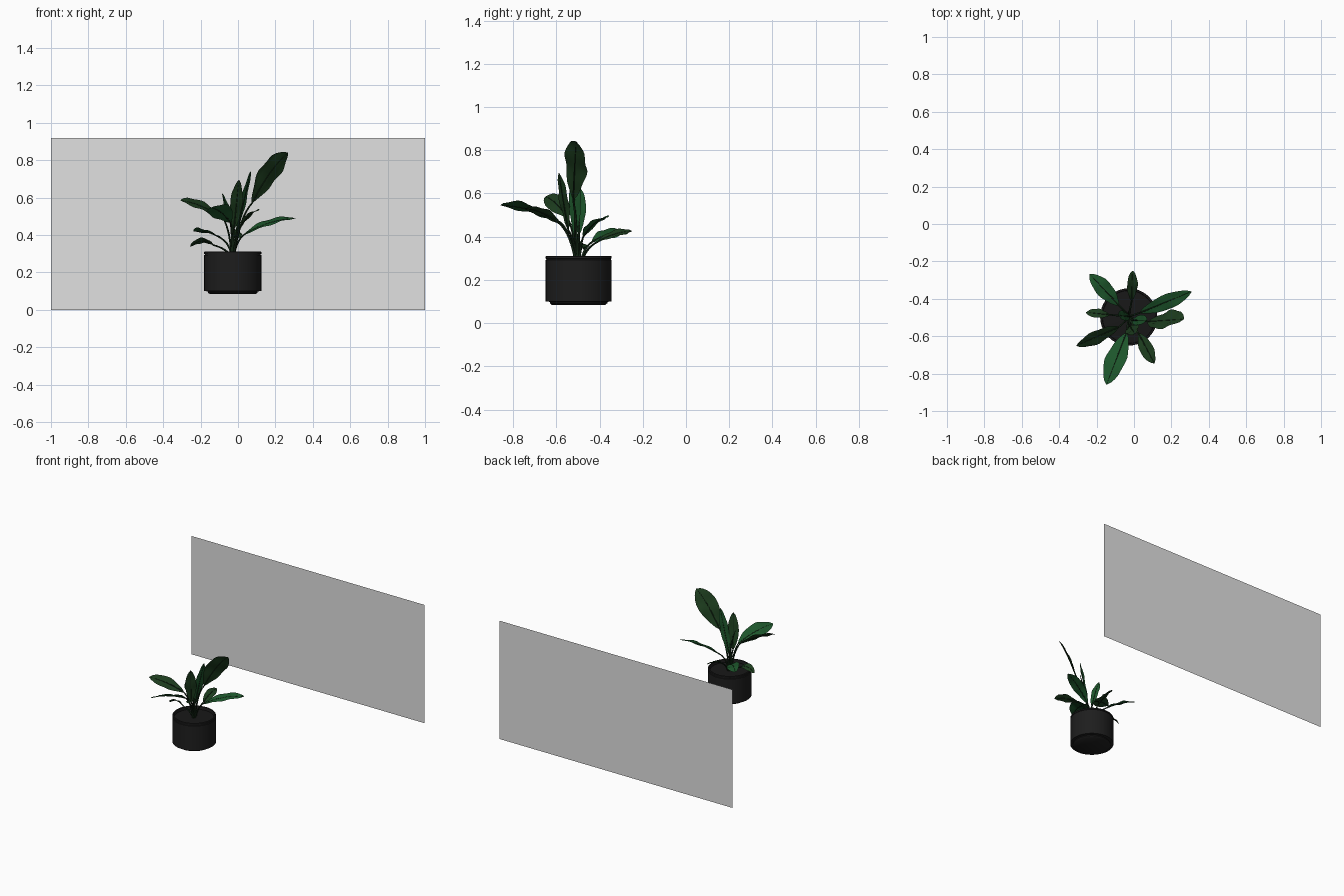
import bpy, bmesh, math
from mathutils import Vector

if "Cube" in bpy.data.objects:
    bpy.data.objects.remove(bpy.data.objects["Cube"])


def material(name, rgb):
    m = bpy.data.materials.new(name)
    m.diffuse_color = (*rgb, 1)
    m.use_nodes = True
    m.node_tree.nodes["Principled BSDF"].inputs["Base Color"].default_value = m.diffuse_color
    return m


GREY = material("panel grey", (0.75, 0.75, 0.75))
BLACK = material("pot black", (0.0125, 0.0125, 0.0125))
SOIL = material("soil", (0.009, 0.009, 0.009))
LIGHT = material("leaf green", (0.012, 0.092, 0.024))
DARK = material("dark leaf green", (0.012, 0.046, 0.013))
STEM = material("stem green", (0.007, 0.022, 0.008))

CX, CY = -0.028, -0.497


def finish(name, bm, mat, angle=40):
    me = bpy.data.meshes.new(name)
    bm.to_mesh(me)
    bm.free()
    me.materials.append(mat)
    ob = bpy.data.objects.new(name, me)
    bpy.context.collection.objects.link(ob)
    bpy.ops.object.select_all(action='DESELECT')
    ob.select_set(True)
    bpy.context.view_layer.objects.active = ob
    bpy.ops.object.shade_smooth_by_angle(angle=math.radians(angle))
    return ob


def lathe(name, profile, mat, n=40):
    bm = bmesh.new()
    vs = [bm.verts.new((CX + r, CY, z)) for r, z in profile]
    es = [bm.edges.new(p) for p in zip(vs, vs[1:])]
    bmesh.ops.spin(bm, geom=vs + es, cent=(CX, CY, 0), axis=(0, 0, 1),
                   angle=math.tau, steps=n, use_duplicate=False)
    bmesh.ops.remove_doubles(bm, verts=bm.verts, dist=1e-4)
    bmesh.ops.recalc_face_normals(bm, faces=bm.faces)
    return finish(name, bm, mat)


def bezier(a, c, b, t):
    return a * (1 - t) ** 2 + c * 2 * t * (1 - t) + b * t * t


def tube(name, pts, r0, r1, mat, n=6):
    bm = bmesh.new()
    rings = []
    for i, p in enumerate(pts):
        d = (pts[min(i + 1, len(pts) - 1)] - pts[max(i - 1, 0)]).normalized()
        u = d.orthogonal().normalized() if not rings else (u - d * u.dot(d)).normalized()
        v = d.cross(u)
        r = r0 + (r1 - r0) * i / (len(pts) - 1)
        rings.append([bm.verts.new(p + (u * math.cos(k * math.tau / n)
                                        + v * math.sin(k * math.tau / n)) * r) for k in range(n)])
    for a, b in zip(rings, rings[1:]):
        for k in range(n):
            bm.faces.new((a[k], a[(k + 1) % n], b[(k + 1) % n], b[k]))
    bm.faces.new(rings[0][::-1])
    bm.faces.new(rings[-1])
    return finish(name, bm, mat, 60)


def leaf(label, base, tip, width, lift, roll, mat, phase):
    base, tip = Vector(base), Vector(tip)
    ctrl = (base + tip) / 2 + Vector((0, 0, 2 * lift))
    n, across = 16, (-1, -0.55, 0, 0.55, 1)
    h = Vector((tip.x - base.x, tip.y - base.y, 0)).normalized()
    s0 = Vector((0, 0, 1)).cross(h)
    spine = [bezier(base, ctrl, tip, i / n) for i in range(n + 1)]
    r = math.radians(roll)
    # blade with a shallow fold and wavy rim
    bm = bmesh.new()
    rows = []
    for i, p in enumerate(spine):
        t = i / n
        d = (spine[min(i + 1, n)] - spine[max(i - 1, 0)]).normalized()
        n0 = d.cross(s0).normalized()
        s = s0 * math.cos(r) + n0 * math.sin(r)
        nn = n0 * math.cos(r) - s0 * math.sin(r)
        w = width / 2 * max(math.sin(math.pi * t ** 1.1), 0.0) ** 0.7 + 0.002
        rows.append([bm.verts.new(
            p + s * (w * k) + nn * (w * (0.45 * abs(k) - 0.35 * k * k
                                         + 0.10 * k * math.sin(t * 15 + phase + k)))) for k in across])
    for a, b in zip(rows, rows[1:]):
        for k in range(4):
            bm.faces.new((a[k], b[k], b[k + 1], a[k + 1]))
    finish(label + "_leaf", bm, mat, 50)
    # stalk from the soil, running on as the midrib
    root = Vector((CX + 0.06 * (base.x - CX), CY + 0.15 * (base.y - CY), 0.28))
    knee = Vector((root.x + 0.3 * (base.x - root.x), root.y + 0.3 * (base.y - root.y),
                   root.z + 0.75 * (base.z - root.z)))
    path = [bezier(root, knee, base, i / 8) for i in range(8)] + spine
    tube(label + "_stalk", path, 0.006, 0.001, STEM)


# back panel
bm = bmesh.new()
bm.faces.new([bm.verts.new(c) for c in ((-1, 0.86, 0), (1, 0.86, 0), (1, 0.86, 0.918), (-1, 0.86, 0.918))])
finish("back_panel", bm, GREY)

# pot and soil
lathe("pot", [(0, 0.083), (0.122, 0.083), (0.133, 0.092), (0.133, 0.098), (0.153, 0.101),
              (0.153, 0.292), (0.149, 0.294), (0.149, 0.297), (0.153, 0.299), (0.153, 0.308),
              (0.150, 0.311), (0.142, 0.311), (0.140, 0.280)], BLACK)
lathe("soil", [(0, 0.292), (0.141, 0.288)], SOIL)

# leaves: label, blade base, tip, width, arch, roll, colour
LEAVES = [
    ("tall_right", (0.075, -0.522, 0.57), (0.267, -0.508, 0.84), 0.14, 0.025, -50, DARK),
    ("right", (0.03, -0.475, 0.40), (0.306, -0.362, 0.49), 0.08, 0.02, 15, LIGHT),
    ("front", (-0.04, -0.58, 0.465), (-0.147, -0.858, 0.545), 0.115, 0.018, 25, LIGHT),
    ("front_left", (-0.08, -0.55, 0.49), (-0.307, -0.65, 0.585), 0.085, 0.015, -38, DARK),
    ("front_right", (0.025, -0.585, 0.46), (0.108, -0.745, 0.53), 0.075, 0.015, 20, DARK),
    ("back_left", (-0.08, -0.435, 0.375), (-0.237, -0.268, 0.42), 0.09, 0.015, 20, LIGHT),
    ("back", (-0.012, -0.41, 0.375), (-0.008, -0.25, 0.425), 0.06, 0.012, 28, DARK),
    ("low_left", (-0.13, -0.485, 0.345), (-0.255, -0.472, 0.338), 0.052, 0.026, 30, DARK),
    ("upright_front", (-0.022, -0.545, 0.43), (0.005, -0.588, 0.695), 0.075, -0.005, 0, DARK),
    ("upright_right", (-0.01, -0.515, 0.40), (0.068, -0.515, 0.74), 0.06, 0.0, -28, LIGHT),
    ("upright_left", (-0.025, -0.495, 0.41), (-0.085, -0.488, 0.62), 0.055, 0.012, 28, LIGHT),
]
for i, args in enumerate(LEAVES):
    leaf(*args, phase=i * 1.7)
